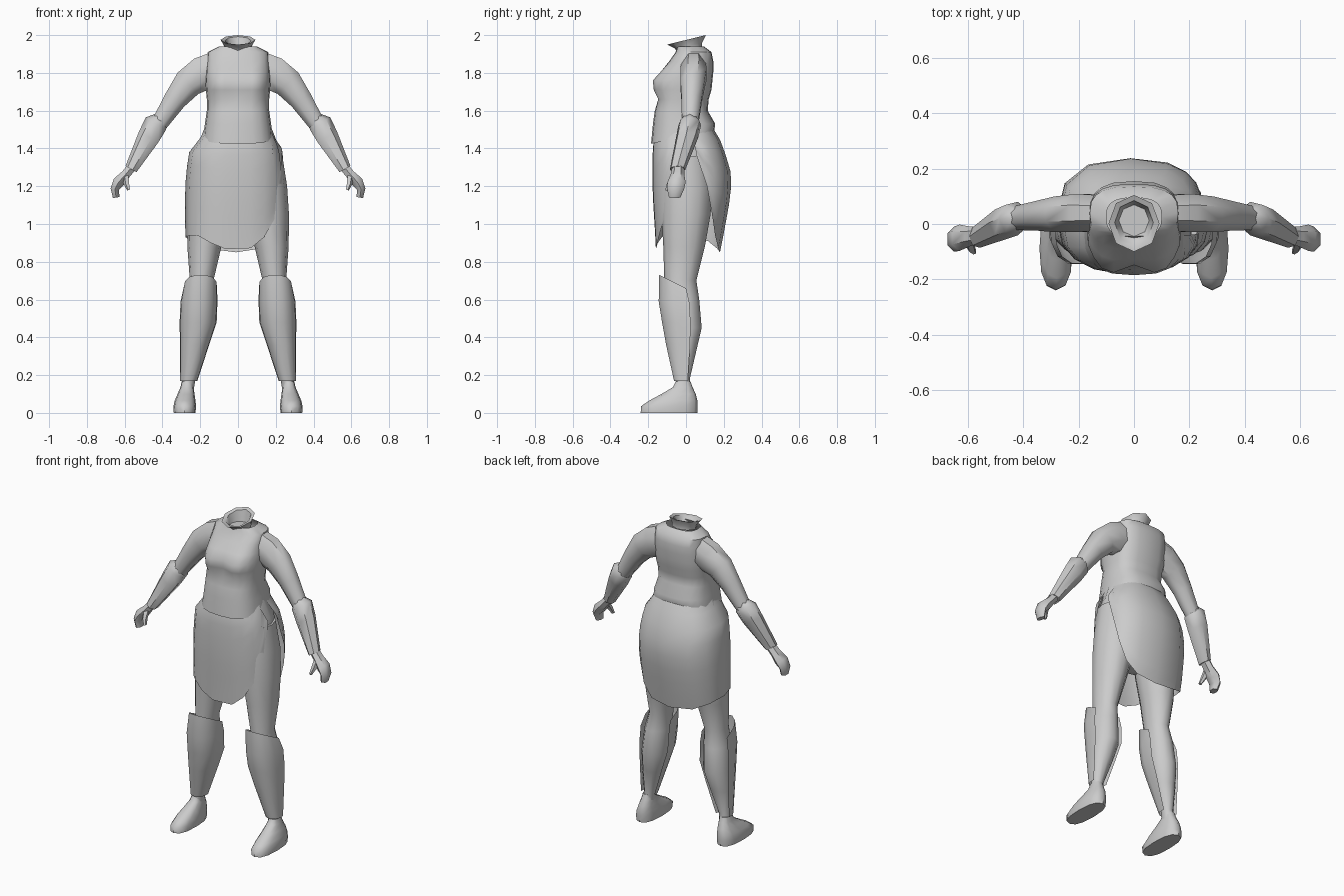
import bpy, bmesh, math
from mathutils import Vector

if "Cube" in bpy.data.objects:
    bpy.data.objects.remove(bpy.data.objects["Cube"])

grey = bpy.data.materials.new("clay grey")
grey.diffuse_color = (0.6, 0.6, 0.6, 1)
grey.use_nodes = True
grey.node_tree.nodes["Principled BSDF"].inputs["Base Color"].default_value = grey.diffuse_color


def finish(name, bm, angle=50):
    bmesh.ops.recalc_face_normals(bm, faces=bm.faces)
    mesh = bpy.data.meshes.new(name)
    bm.to_mesh(mesh)
    bm.free()
    mesh.materials.append(grey)
    ob = bpy.data.objects.new(name, mesh)
    bpy.context.collection.objects.link(ob)
    bpy.ops.object.select_all(action='DESELECT')
    ob.select_set(True)
    bpy.context.view_layer.objects.active = ob
    bpy.ops.object.shade_smooth_by_angle(angle=math.radians(angle))
    return ob


def skin(name, loops, closed=True, caps=(True, True), angle=50):
    """Join successive point loops into a surface."""
    bm = bmesh.new()
    rows = [[bm.verts.new(p) for p in loop] for loop in loops]
    n = len(rows[0])
    for a, b in zip(rows, rows[1:]):
        for i in range(n if closed else n - 1):
            j = (i + 1) % n
            bm.faces.new((a[i], a[j], b[j], b[i]))
    if caps[0]:
        bm.faces.new(rows[0])
    if caps[1]:
        bm.faces.new(rows[-1])
    return finish(name, bm, angle)


def oval(z, x0, x1, y0, y1, n=12, power=1.0, start=0.0, sweep=360.0, tilt=0.0):
    """Horizontal oval or arc between x0..x1 and y0..y1; tilt lifts the back."""
    pts = []
    for i in range(n):
        a = math.radians(start + sweep * i / (n if sweep == 360 else n - 1))
        c, s = math.cos(a), math.sin(a)
        c = math.copysign(abs(c) ** power, c)
        s = math.copysign(abs(s) ** power, s)
        pts.append(Vector(((x0 + x1) / 2 + c * (x1 - x0) / 2,
                           (y0 + y1) / 2 + s * (y1 - y0) / 2, z + tilt * s)))
    return pts


def tube(name, rings, side, n=8, caps=(True, True)):
    """Limb in the xz plane; ring = (x, y, z, half thickness, half depth)."""
    loops = []
    for k, (x, y, z, r, d) in enumerate(rings):
        p, q = rings[max(k - 1, 0)], rings[min(k + 1, len(rings) - 1)]
        t = Vector((q[0] - p[0], 0, q[2] - p[2])).normalized()
        loops.append([(side * (x + t.z * r * math.cos(a)), y + d * math.sin(a),
                       z - t.x * r * math.cos(a))
                      for a in (math.tau * (i + 0.5) / n for i in range(n))])
    return skin(name, loops, caps=caps)


def lerp_table(table, v):
    for a, b in zip(table, table[1:]):
        if v <= b[0]:
            f = max(0, (v - a[0]) / (b[0] - a[0]))
            return [p + (q - p) * f for p, q in zip(a, b)]
    return list(table[-1])


# Vest with bust
vest = [(1.46, .185, -.185, .15), (1.53, .175, -.175, .155), (1.60, .165, -.165, .115),
        (1.66, .165, -.145, .12), (1.71, .17, -.145, .135), (1.76, .172, -.145, .14),
        (1.81, .17, -.125, .145), (1.86, .165, -.09, .145), (1.91, .16, -.055, .135),
        (1.94, .10, -.045, .095)]
loops = []
for z, hx, y0, y1 in vest:
    loop = oval(z, -hx, hx, y0, y1, n=20, power=.72, tilt=.035 if z < 1.5 else 0)
    for p in loop:
        if p.y < 0:
            p.y -= .045 * math.exp(-((abs(p.x) - .095) / .06) ** 2 - ((z - 1.74) / .06) ** 2)
    loops.append(loop)
skin("vest", loops, caps=(False, False))

# Hollow flared collar and neck stump
skin("collar", [oval(1.925, -.075, .075, -.05, .085, 8, tilt=.01),
                oval(1.945, -.075, .075, -.06, .085, 8, tilt=.015),
                oval(1.975, -.092, .092, -.10, .105, 8, tilt=.025),
                oval(1.97, -.07, .07, -.075, .085, 8, tilt=.022),
                oval(1.92, -.055, .055, -.045, .07, 8)], caps=(False, True))

# Pelvis under the skirt
skin("pelvis", [oval(1.03, -.10, .10, -.08, .10), oval(1.12, -.21, .21, -.12, .16),
                oval(1.25, -.235, .235, -.14, .19), oval(1.40, -.22, .22, -.15, .16),
                oval(1.54, -.165, .165, -.14, .12)])

# Wrap skirt, open on one side; columns are (angle, hem height)
hem = [(8, 1.36), (18, 1.2), (30, 1.06), (45, .94), (65, .87), (90, .85), (120, .87),
       (150, .91), (180, .93), (205, .94), (225, .94), (245, .90), (262, .867), (283, .872),
       (300, .93), (318, 1.03), (335, 1.21), (350, 1.38)]
# height, left x, right x, front y, back y
girth = [(.85, -.27, .25, -.16, .18), (.95, -.28, .25, -.165, .20), (1.16, -.28, .255, -.178, .238),
         (1.27, -.275, .25, -.18, .238), (1.40, -.255, .235, -.178, .20),
         (1.47, -.185, .185, -.17, .17), (1.53, -.165, .165, -.14, .13)]
rows = 9
loops = []
for r in range(rows):
    loop = []
    for ang, low in hem:
        z = low + (1.53 - low) * r / (rows - 1)
        _, x0, x1, y0, y1 = lerp_table(girth, z)
        a = math.radians(ang)
        c, s = (math.copysign(abs(v) ** .8, v) for v in (math.cos(a), math.sin(a)))
        loop.append(((x0 + x1) / 2 + c * (x1 - x0) / 2, (y0 + y1) / 2 + s * (y1 - y0) / 2, z))
    loops.append(loop)
skin("wrap_skirt", loops, closed=False, caps=(False, False))

for side, tag in ((1, "left"), (-1, "right")):
    def m(loop):
        return [(side * p[0], p[1], p[2]) for p in loop]

    # Upper arm, bracer, hand and thumb
    tube(tag + "_upper_arm", [(.13, .04, 1.815, .10, .07), (.19, .04, 1.795, .098, .075),
                              (.265, .035, 1.745, .085, .07), (.335, .03, 1.655, .065, .058),
                              (.43, .02, 1.51, .045, .045)], side)
    tube(tag + "_bracer", [(.41, .02, 1.555, .04, .04), (.432, .02, 1.53, .066, .062),
                           (.47, .005, 1.46, .062, .06), (.565, -.045, 1.29, .035, .042)], side, 7)
    tube(tag + "_hand", [(.555, -.04, 1.31, .028, .032), (.595, -.045, 1.262, .028, .036),
                         (.632, -.05, 1.222, .036, .048), (.652, -.055, 1.185, .026, .045),
                         (.645, -.06, 1.14, .02, .03)], side, 6)
    tube(tag + "_thumb", [(.595, -.06, 1.255, .02, .02), (.59, -.085, 1.215, .016, .017),
                          (.578, -.1, 1.18, .009, .011)], side, 5)

    # Leg: height, inner x, outer x, front y, back y
    skin(tag + "_leg", [m(oval(*r)) for r in [
        (1.36, .03, .235, -.12, .12), (1.2, .03, .26, -.13, .14), (1.05, .045, .27, -.13, .13),
        (.88, .088, .268, -.12, .10), (.70, .13, .255, -.115, .055), (.60, .13, .28, -.11, .07),
        (.45, .135, .295, -.10, .083), (.33, .17, .30, -.085, .055), (.18, .225, .295, -.05, .02),
        (.12, .235, .30, -.06, .03)]])

    # Greave shell around the front of the shin, with a raised knee edge
    shell = []
    for z, x0, x1, y0, y1, rise in [(.66, .11, .285, -.145, .10, .07), (.59, .108, .305, -.148, .13, 0),
                                    (.48, .112, .31, -.13, .13, 0), (.36, .152, .308, -.108, .11, 0),
                                    (.17, .215, .308, -.065, .06, 0)]:
        loop = oval(z, x0, x1, y0, y1, n=8, power=.85, start=172, sweep=196)
        for p in loop:
            p.z += rise * min(1, max(0, -p.y / .14))
        shell.append(m(loop))
    skin(tag + "_greave", shell, closed=False, caps=(False, False))

    # Foot
    skin(tag + "_foot", [m(oval(*r, n=12, power=.8)) for r in [
        (0, .225, .34, -.24, .06), (.035, .222, .342, -.238, .062), (.065, .225, .335, -.195, .06),
        (.10, .23, .32, -.13, .052), (.135, .235, .305, -.07, .035), (.165, .24, .298, -.055, .025)]])
